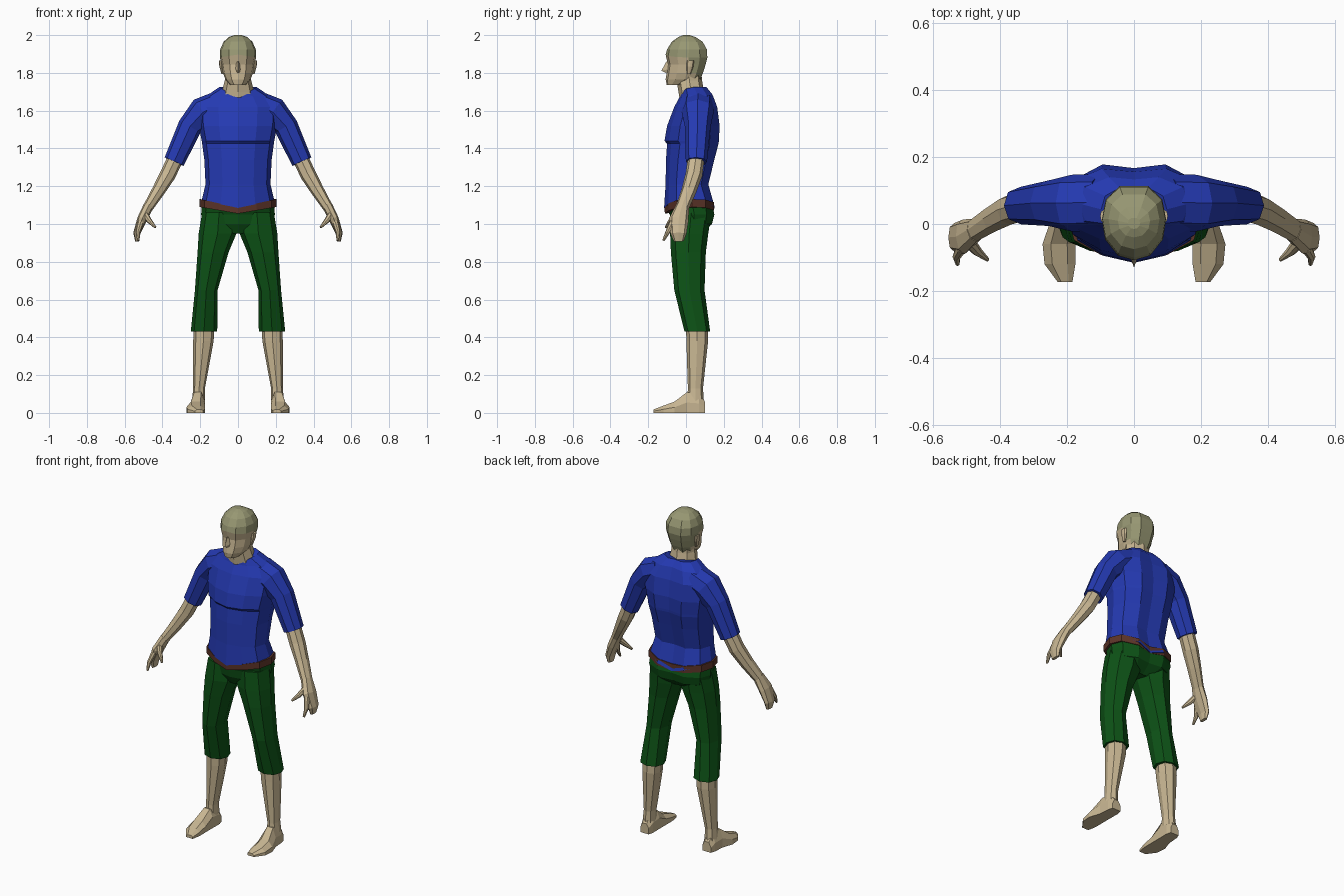
import bpy, bmesh
from mathutils import Vector


def material(name, rgb):
    m = bpy.data.materials.new(name)
    m.diffuse_color = (*rgb, 1)
    return m


SKIN = material("skin", (0.58, 0.47, 0.29))
HAIR = material("hair", (0.31, 0.31, 0.17))
SHIRT = material("blue_cloth", (0.018, 0.042, 0.45))
PANTS = material("green_cloth", (0.004, 0.085, 0.008))
BELT = material("brown_leather", (0.11, 0.035, 0.022))

# Unit cross-sections: u runs -1..1 across, v runs 0 (front) to 1 (back)
BODY_HALF = [(0, 0), (.48, .08), (.88, .25), (1, .55), (.88, .83), (.45, 1), (0, .96)]
BODY = BODY_HALF + [(-u, v) for u, v in BODY_HALF[-2:0:-1]]
LIMB = [(0, 0), (.75, .14), (1, .5), (.75, .86), (0, 1), (-.75, .86), (-1, .5), (-.75, .14)]
SKULL_HALF = [(0, 0), (.5, .06), (.9, .28), (1, .55), (.88, .82), (.45, 1), (0, 1)]
SKULL = SKULL_HALF + [(-u, v) for u, v in SKULL_HALF[-2:0:-1]]


def skin_rings(name, rings, mats, rule=None):
    """Bridge rings of points into a closed, flat-shaded mesh."""
    bm = bmesh.new()
    vs = [[bm.verts.new(p) for p in r] for r in rings]
    n = len(rings[0])
    for a, b in zip(vs, vs[1:]):
        for i in range(n):
            j = (i + 1) % n
            bm.faces.new((a[i], a[j], b[j], b[i]))
    bm.faces.new(vs[0][::-1])
    bm.faces.new(vs[-1])
    bmesh.ops.recalc_face_normals(bm, faces=bm.faces[:])
    if rule:
        for f in bm.faces:
            f.material_index = rule(f.calc_center_median())
    me = bpy.data.meshes.new(name)
    bm.to_mesh(me)
    bm.free()
    for m in mats:
        me.materials.append(m)
    ob = bpy.data.objects.new(name, me)
    bpy.context.collection.objects.link(ob)
    return ob


def ring(shape, z, hw, yf, yb, zf=0, zb=0, cx=0, s=1):
    """Level ring; zf and zb shift the front and back centre in height."""
    return [(s * (cx + u * hw), yf + v * (yb - yf),
             z + (zf if v < .5 else zb) * (1 - abs(u))) for u, v in shape]


def tube(name, path, mat, s=1):
    """Limb along points (x, y, z, half width, half depth), mirrored by s."""
    pts = [Vector(p[:3]) for p in path]
    rings = []
    for i, p in enumerate(path):
        d = (pts[min(i + 1, len(pts) - 1)] - pts[max(i - 1, 0)]).normalized()
        side = Vector((0, 1, 0)).cross(d).normalized()
        deep = d.cross(side).normalized()
        r = [pts[i] + side * u * p[3] + deep * (2 * v - 1) * p[4] for u, v in LIMB]
        rings.append([(s * q.x, q.y, q.z) for q in r])
    return skin_rings(name, rings, [mat])


# Shirt body: hem, waist, chest, shoulders, collar
skin_rings("shirt_body", [ring(BODY, *r) for r in [
    (1.125, .192, -.116, .152, -.04, -.065),
    (1.21, .172, -.108, .118),
    (1.34, .178, -.106, .15),
    (1.425, .19, -.100, .172),
    (1.44, .192, -.114, .174),
    (1.52, .208, -.100, .178),
    (1.62, .215, -.062, .165),
    (1.68, .165, -.035, .14, -.01, .01),
    (1.725, .098, -.035, .108, -.065, 0)]], [SHIRT])

# Belt and seat of the trousers
skin_rings("belt", [ring(BODY, *r) for r in [
    (1.09, .203, -.112, .148, -.035, -.03),
    (1.132, .203, -.114, .148, -.045, -.03)]], [BELT])
skin_rings("trouser_seat", [ring(BODY, *r) for r in [
    (1.115, .192, -.102, .142, -.04, -.04),
    (1.05, .195, -.086, .150),
    (1.0, .185, -.078, .138),
    (.95, .10, -.05, .08)]], [PANTS])

# Neck
skin_rings("neck", [ring(LIMB, *r) for r in [
    (1.64, .098, -.03, .10), (1.70, .085, -.04, .095),
    (1.76, .07, -.05, .085), (1.82, .068, -.05, .08)]], [SKIN])


# Head, with the hair coloured on the crown and the nape
def is_hair(c):
    return 1 if c.z > 1.885 or (c.y > .035 and c.z > 1.775) else 0


skin_rings("head", [ring(SKULL, *r) for r in [
    (1.735, .04, -.102, -.01, 0, .02),
    (1.765, .066, -.108, .075),
    (1.80, .080, -.102, .090),
    (1.845, .087, -.096, .104),
    (1.882, .096, -.108, .113, .015, 0),
    (1.925, .094, -.100, .110),
    (1.965, .076, -.075, .088),
    (1.99, .048, -.04, .050),
    (2.0, .018, -.015, .018)]], [SKIN, HAIR], is_hair)

# Nose: wedge from the brow to the tip
skin_rings("nose", [
    [(-.010, -.09, 1.86), (0, -.104, 1.86), (.010, -.09, 1.86)],
    [(-.015, -.09, 1.82), (0, -.130, 1.812), (.015, -.09, 1.82)],
    [(-.013, -.09, 1.803), (0, -.108, 1.800), (.013, -.09, 1.803)]], [SKIN])

for s, tag in ((1, "left"), (-1, "right")):
    # Ear
    skin_rings(f"ear_{tag}", [ring(LIMB, z, hw, yf, yb, cx=cx, s=s) for z, cx, hw, yf, yb in [
        (1.795, .082, .006, .005, .025),
        (1.835, .089, .010, .002, .040),
        (1.865, .091, .010, .005, .042)]], [SKIN])

    # Sleeve
    tube(f"sleeve_{tag}", [
        (.10, .065, 1.63, .075, .085),
        (.185, .062, 1.592, .082, .085),
        (.255, .062, 1.515, .064, .068),
        (.338, .055, 1.330, .055, .056)], SHIRT, s)

    # Forearm
    tube(f"forearm_{tag}", [
        (.325, .056, 1.36, .042, .044),
        (.372, .042, 1.26, .042, .045),
        (.422, .015, 1.175, .035, .040),
        (.478, -.020, 1.085, .027, .035)], SKIN, s)

    # Hand, forefinger and thumb
    tube(f"hand_{tag}", [
        (.474, -.018, 1.095, .027, .035),
        (.508, -.038, 1.025, .026, .052),
        (.536, -.040, .950, .019, .043),
        (.534, -.038, .908, .010, .026)], SKIN, s)
    tube(f"forefinger_{tag}", [
        (.515, -.070, 1.01, .016, .018),
        (.530, -.098, .955, .012, .012),
        (.527, -.120, .912, .006, .006)], SKIN, s)
    tube(f"thumb_{tag}", [
        (.495, -.050, 1.055, .018, .020),
        (.468, -.082, 1.015, .014, .014),
        (.437, -.107, .982, .006, .006)], SKIN, s)

    # Trouser leg: hip, thigh, knee, cuff
    skin_rings(f"trouser_leg_{tag}", [ring(LIMB, z, hw, yf, yb, cx=cx, s=s) for z, cx, hw, yf, yb in [
        (1.06, .10, .090, -.080, .135),
        (.95, .108, .100, -.084, .118),
        (.85, .132, .082, -.080, .105),
        (.65, .168, .060, -.062, .098),
        (.43, .180, .070, -.008, .128)]], [PANTS])

    # Shin
    skin_rings(f"shin_{tag}", [ring(LIMB, z, hw, yf, yb, cx=cx, s=s) for z, cx, hw, yf, yb in [
        (.47, .180, .056, .000, .115),
        (.38, .183, .054, .002, .117),
        (.13, .206, .031, .010, .090),
        (.04, .210, .036, .005, .096)]], [SKIN])

    # Foot, built heel to toe
    skin_rings(f"foot_{tag}", [
        [(s * (cx + u * hw), y, h * t) for u, t in
         [(-1, 0), (1, 0), (1, .5), (.5, 1), (-.5, 1), (-1, .6)]]
        for y, cx, hw, h in [
            (.100, .210, .028, .06),
            (.070, .210, .036, .10),
            (.005, .213, .038, .11),
            (-.060, .224, .049, .060),
            (-.120, .221, .046, .038),
            (-.173, .206, .022, .018)]], [SKIN])
